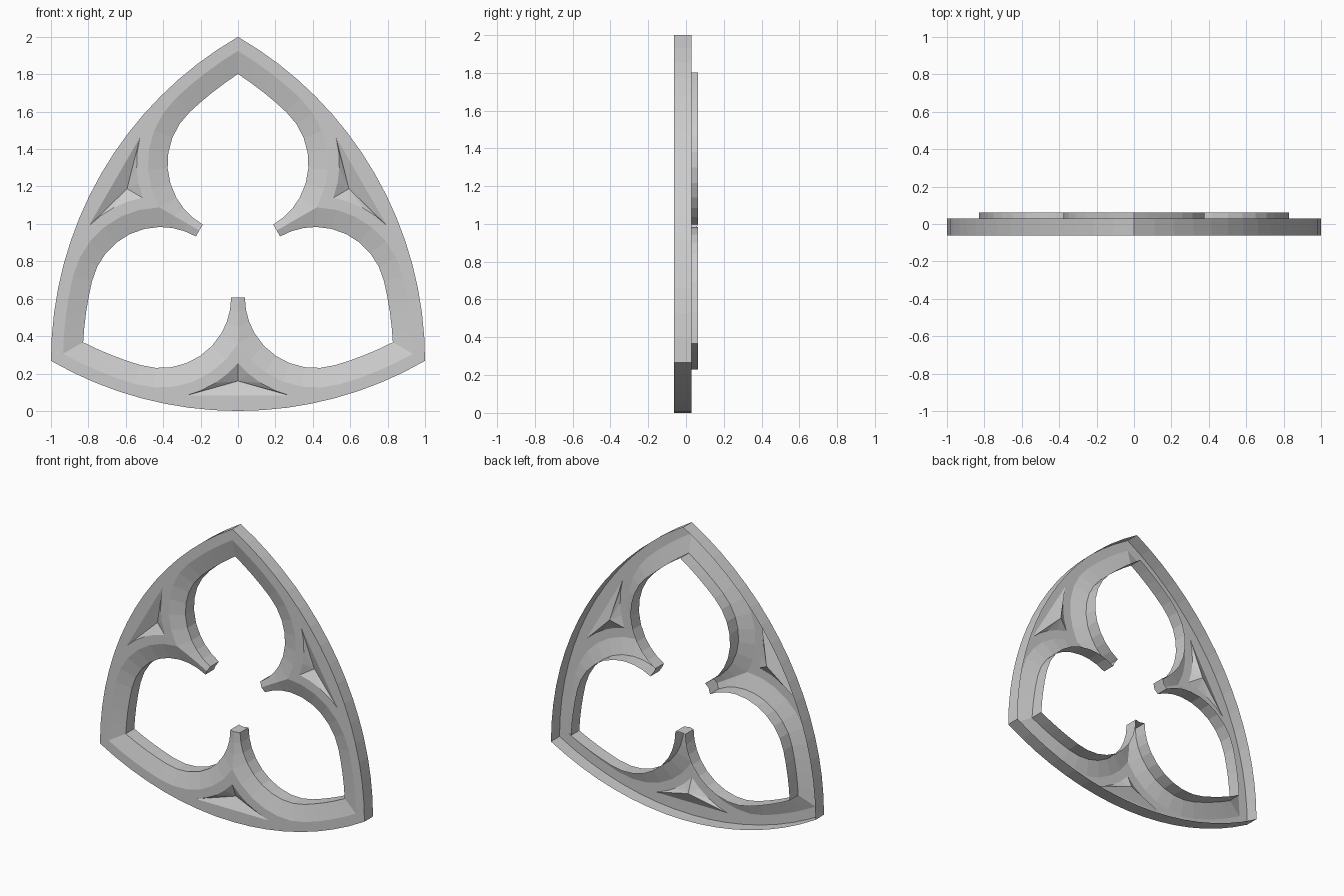
import bpy, bmesh, math
from mathutils import Vector, Matrix

if "Cube" in bpy.data.objects:
    bpy.data.objects.remove(bpy.data.objects["Cube"])

BASE = 2 - math.sqrt(3)               # height of the lower corners
C = Vector((0, BASE + 1 / math.sqrt(3)))
FRONT, LIP, THICK = -0.0625, -0.03, 0.0925   # flat face, opening edge, wall depth
PIT = 0.04                            # pocket depth
FC, r = Vector((0, 1.323)), 0.377     # top foil circle
T = 0.105                             # chamfer width
HALF = (FC.y - C.y) * math.cos(math.radians(30))   # half distance between foil centres
AC = Vector((1, BASE))                # centre of the pointed arc
RA = (FC - AC).length + r
TAN = math.atan2(FC.y - BASE, -1)     # angle where circle and arc touch
END = math.radians(240)               # angle of the cusp tip

bm = bmesh.new()


def polar(c, rad, a):
    return Vector((c.x + rad * math.cos(a), c.y + rad * math.sin(a)))


def place(p, k, side=1):
    """Mirror a 2D point and turn it k thirds about the centre."""
    return Matrix.Rotation(k * math.tau / 3, 2) @ (Vector((p.x * side, p.y)) - C) + C


def vert(p, y):
    return bm.verts.new((p.x, y, p.y))


def wall(p, q, y0, y1):
    """Straight wall running back from a front edge."""
    bm.faces.new((vert(p, y0), vert(q, y1), vert(q, y1 + THICK), vert(p, y0 + THICK)))


def half_foil():
    """(opening edge, chamfer edge, chamfer offset) from apex to cusp tip."""
    out = []
    for i in range(4):
        row = []
        for t in (0, T):
            a0 = math.acos(-1 / (RA + t))
            row.append(polar(AC, RA + t, a0 + (TAN - a0) * i / 4))
        out.append((row[0], row[1], T))
    a_ridge = END - math.acos(HALF / (r + T))
    angles = [TAN + (a_ridge - TAN) * i / 6 for i in range(7)]
    angles += [a_ridge + (END - a_ridge) * i / 3 for i in range(1, 4)]
    for a in angles:
        t = T if a <= a_ridge + 1e-6 else HALF / math.cos(END - a) - r
        out.append((polar(FC, r, a), polar(FC, r + t, a), t))
    return out


rows = half_foil()
flat_loops, inner = [], []

# Chamfers around the foils
for k in range(3):
    for side in (1, -1):
        ring = [(vert(place(b, k, side), LIP + (FRONT - LIP) * t / T),
                 vert(place(a, k, side), LIP)) for a, b, t in rows]
        for p, q in zip(ring, ring[1:]):
            bm.faces.new((p[0], q[0], q[1], p[1]))
    edge = [b for a, b, t in rows if t == T]
    inner += [place(p, k, -1) for p in reversed(edge)] + [place(p, k) for p in edge[1:-1]]
flat_loops.append(inner)

# Outer outline
N = 16
outer = [place(polar(Vector((0, 2)), 2, math.radians(240 + 60 * i / N)), k)
         for k in range(3) for i in range(N)]
flat_loops.append(outer)

# Sunk three-sided pockets between the foils
LC = place(FC, 2)                     # lower right foil circle
RS = 0.542
a0 = math.atan2(-math.sqrt(RS ** 2 - HALF ** 2), -HALF)
a1 = math.atan2(0.082 - LC.y, 0.275 - LC.x)
arc = [polar(LC, RS, a0 + (a1 - a0) * i / 4) for i in range(5)]
pocket = arc + [Vector((-p.x, p.y)) for p in arc][:0:-1]
for k in range(3):
    loop = [place(p, k) for p in pocket]
    mid = vert(place(Vector((0, 0.16)), k), FRONT + PIT)
    ring = [vert(p, FRONT) for p in loop]
    for p, q in zip(ring, ring[1:] + ring[:1]):
        bm.faces.new((p, q, mid))
    flat_loops.append(loop)

# Flat front face with its holes
edges = []
for loop in flat_loops:
    vs = [vert(p, FRONT) for p in loop]
    edges += [bm.edges.new((p, q)) for p, q in zip(vs, vs[1:] + vs[:1])]
bmesh.ops.triangle_fill(bm, edges=edges, use_beauty=True, normal=(0, -1, 0))

# Outer wall, opening walls and cusp tips; the back stays open
for p, q in zip(outer, outer[1:] + outer[:1]):
    wall(p, q, FRONT, FRONT)
tip_a, tip_b, tip_t = rows[-1]
y_tip = LIP + (FRONT - LIP) * tip_t / T
for k in range(3):
    for side in (1, -1):
        pts = [place(a, k, side) for a, b, t in rows]
        for p, q in zip(pts, pts[1:]):
            wall(p, q, LIP, LIP)
        wall(pts[-1], place(tip_b, k, side), LIP, y_tip)

bmesh.ops.remove_doubles(bm, verts=bm.verts, dist=0.0005)
bmesh.ops.recalc_face_normals(bm, faces=bm.faces)
# Flat face must look forward
facing = sum(f.normal.y * f.calc_area() for f in bm.faces
             if all(abs(v.co.y - FRONT) < 1e-4 for v in f.verts))
if facing > 0:
    bmesh.ops.reverse_faces(bm, faces=bm.faces)

me = bpy.data.meshes.new("trefoil_tracery")
bm.to_mesh(me)
bm.free()
ob = bpy.data.objects.new("trefoil_tracery", me)
bpy.context.collection.objects.link(ob)
